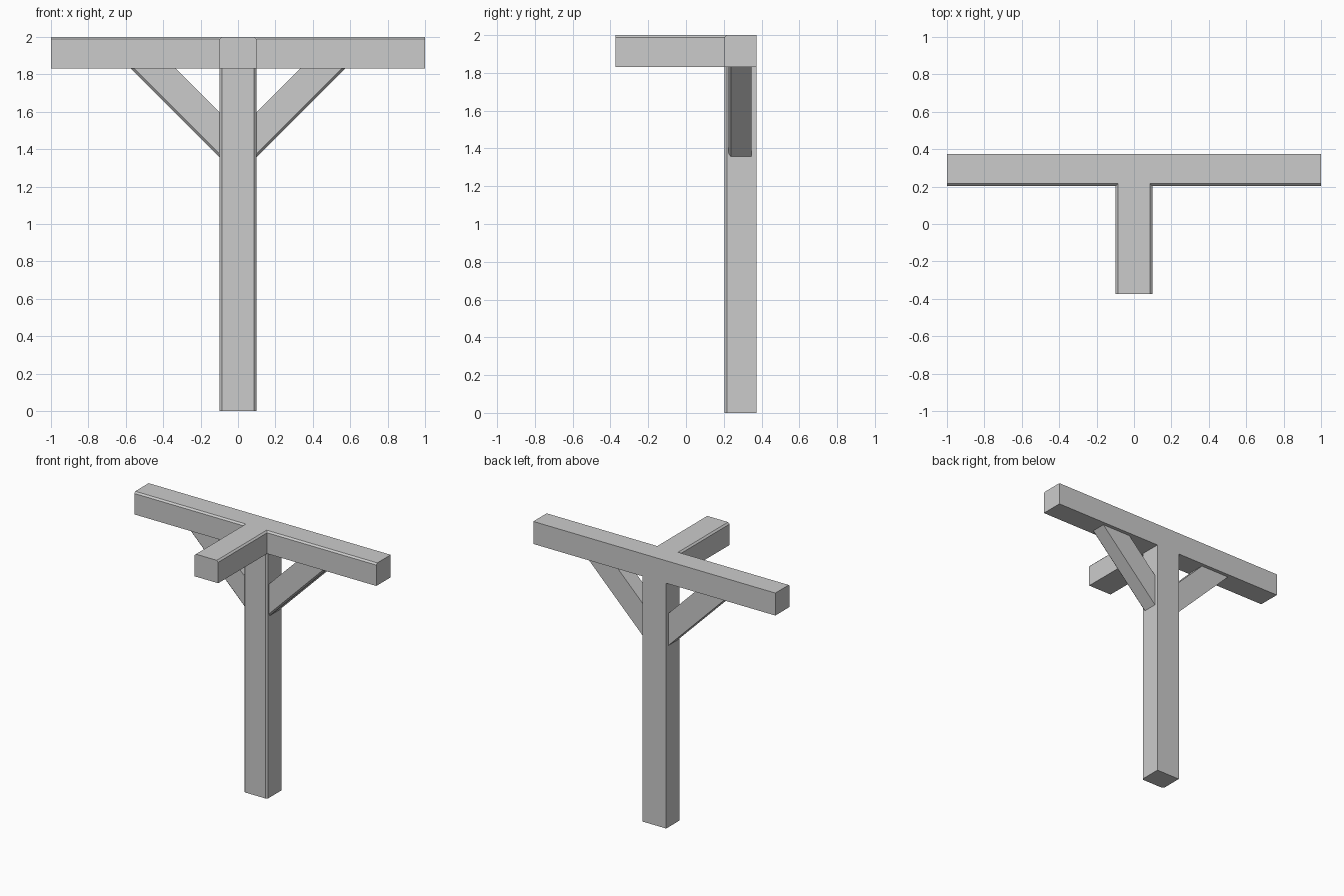
import bpy, bmesh
from mathutils import Vector

if "Cube" in bpy.data.objects:
    bpy.data.objects.remove(bpy.data.objects["Cube"])

HALF = 0.098                  # half width of post and arm
FRONT, BACK = 0.204, 0.374    # beam and post depth range
UNDER, TOP = 1.832, 2.0       # beam height range
CHAMFER = 0.012


def prism(name, profile, direction, chamfered):
    """Extrude a closed 3D profile and chamfer the edges picked by midpoint."""
    bm = bmesh.new()
    face = bm.faces.new([bm.verts.new(p) for p in profile])
    ext = bmesh.ops.extrude_face_region(bm, geom=[face], use_keep_orig=True)
    verts = [g for g in ext["geom"] if isinstance(g, bmesh.types.BMVert)]
    bmesh.ops.translate(bm, verts=verts, vec=Vector(direction))
    bmesh.ops.recalc_face_normals(bm, faces=bm.faces[:])
    edges = [e for e in bm.edges
             if chamfered((e.verts[0].co + e.verts[1].co) / 2,
                          (e.verts[0].co - e.verts[1].co).length)]
    bmesh.ops.bevel(bm, geom=edges, offset=CHAMFER, offset_type='OFFSET',
                    segments=1, profile=0.5, affect='EDGES')
    bmesh.ops.recalc_face_normals(bm, faces=bm.faces[:])
    mesh = bpy.data.meshes.new(name)
    bm.to_mesh(mesh)
    bm.free()
    obj = bpy.data.objects.new(name, mesh)
    bpy.context.collection.objects.link(obj)
    return obj


# T-shaped crossbeam with forward arm, chamfered along its front top edges
plan = [(-1, BACK), (-1, FRONT), (-HALF, FRONT), (-HALF, -BACK),
        (HALF, -BACK), (HALF, FRONT), (1, FRONT), (1, BACK)]
prism("crossbeam", [(x, y, UNDER) for x, y in plan], (0, 0, TOP - UNDER),
      lambda m, l: m.z > TOP - 0.001 and l > 0.3 and m.y < FRONT + 0.001)

# Post with chamfered front corners
post = [(-HALF, FRONT), (HALF, FRONT), (HALF, BACK), (-HALF, BACK)]
prism("post", [(x, y, 0) for x, y in post], (0, 0, UNDER),
      lambda m, l: l > 1 and m.y < FRONT + 0.001)

# Diagonal braces, mirrored, with chamfered lower front edge
for side, label in ((-1, "left"), (1, "right")):
    outline = [(HALF, 1.357), (0.573, UNDER), (0.333, UNDER), (HALF, 1.597)]
    prism("brace_" + label, [(side * x, 0.225, z) for x, z in outline],
          (0, 0.122, 0),
          lambda m, l: l > 0.5 and m.y < 0.23)
